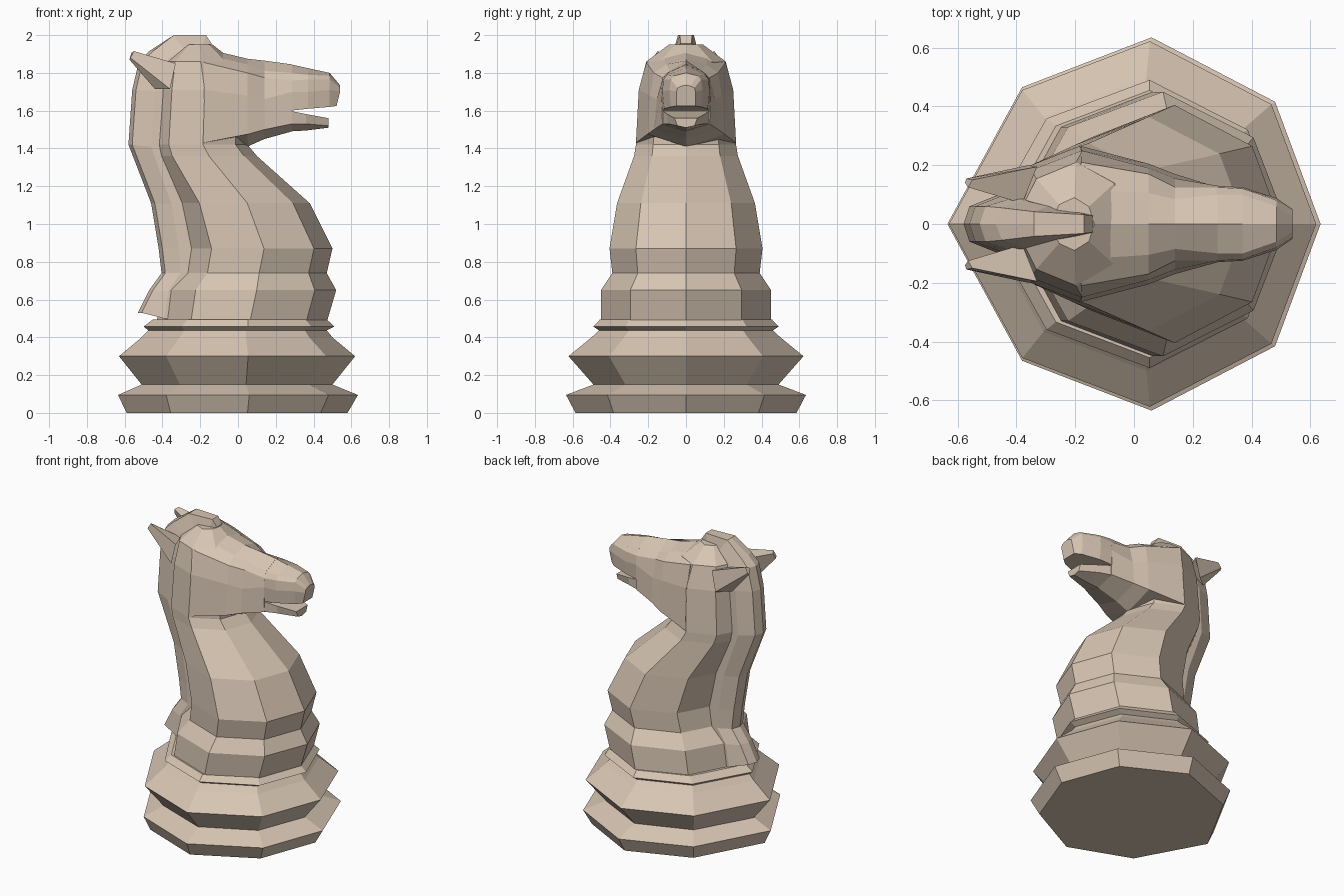
import bpy, bmesh


def loft(name, half_rings):
    """Skin a run of cross-sections; each half ring starts and ends on y = 0."""
    bm = bmesh.new()
    rings = []
    for half in half_rings:
        pts = list(half) + [(x, -y, z) for x, y, z in reversed(half) if y > 1e-5]
        rings.append([bm.verts.new(p) for p in pts])
    for a, b in zip(rings, rings[1:]):
        n = len(a)
        for i in range(n):
            j = (i + 1) % n
            bm.faces.new((a[i], a[j], b[j], b[i]))
    bm.faces.new(rings[0])
    bm.faces.new(rings[-1])
    return finish(name, bm)


def finish(name, bm):
    bmesh.ops.recalc_face_normals(bm, faces=bm.faces)
    mesh = bpy.data.meshes.new(name)
    bm.to_mesh(mesh)
    bm.free()
    obj = bpy.data.objects.new(name, mesh)
    bpy.context.collection.objects.link(obj)
    mat = bpy.data.materials.get("wood") or bpy.data.materials.new("wood")
    mat.diffuse_color = (0.68, 0.56, 0.45, 1)
    mesh.materials.append(mat)
    return obj


def octagon(z, back, front, w):
    """Half of the slightly uneven octagon used for every turned ring."""
    c, r = (front + back) / 2, (front - back) / 2
    return [(front, 0, z), (c + .756 * r, .655 * w, z), (c + .094 * r, w, z),
            (c - .6 * r, .733 * w, z), (back, 0, z)]


def section(x, *yz):
    return [(x, y, z) for y, z in yz]


# Stepped base: z, back x, front x, half width
loft("base", [octagon(*r) for r in [
    (0, -.59, .58, .585), (.095, -.635, .635, .635), (.15, -.51, .5, .49),
    (.30, -.63, .62, .622), (.40, -.51, .5, .50), (.437, -.475, .47, .46),
    (.457, -.5, .51, .49), (.495, -.45, .47, .455)]])

# Collar, neck and skull
loft("neck", [octagon(*r) for r in [
    (.48, -.43, .47, .45), (.65, -.41, .52, .45), (.74, -.32, .47, .39),
    (.87, -.30, .50, .405), (1.11, -.35, .38, .365), (1.36, -.46, .10, .275),
    (1.42, -.47, .05, .265), (1.71, -.45, .05, .25), (1.86, -.41, -.02, .21),
    (1.95, -.285, -.135, .09)]])

# Head block up to the corner of the mouth
corner = [(0, 1.845), (.1, 1.80), (.125, 1.76), (.13, 1.70), (.125, 1.60)]
loft("head", [
    section(-.18, (0, 1.93), (.12, 1.90), (.21, 1.855), (.25, 1.71), (.265, 1.43), (0, 1.42)),
    section(.05, (0, 1.875), (.105, 1.845), (.17, 1.80), (.19, 1.68), (.205, 1.475), (0, 1.41)),
    section(.14, (0, 1.865), (.085, 1.81), (.125, 1.775), (.155, 1.66), (.17, 1.50), (0, 1.45)),
    section(.285, *corner[:4], (.125, 1.53), (0, 1.49))])

# Upper muzzle and nose
loft("muzzle", [
    section(.28, *corner, (0, 1.60)),
    section(.37, (0, 1.825), (.1, 1.79), (.12, 1.765), (.125, 1.70), (.115, 1.61), (0, 1.61)),
    section(.485, (0, 1.80), (.06, 1.785), (.08, 1.765), (.088, 1.71), (.08, 1.62), (0, 1.62)),
    [(.54, 0, 1.735), (.54, .025, 1.73), (.54, .045, 1.72), (.54, .05, 1.70),
     (.522, .05, 1.625), (.522, 0, 1.625)]])

# Lower jaw
loft("lower_jaw", [
    section(.27, (0, 1.60), (.125, 1.60), (.125, 1.53), (0, 1.49)),
    section(.36, (0, 1.582), (.1, 1.582), (.095, 1.53), (0, 1.495)),
    section(.48, (0, 1.56), (.06, 1.56), (.045, 1.52), (0, 1.51))])

# Mane: outer x, outer z, inner x, inner z, outer half width, inner half width
mane = [
    (-.53, .53, -.30, .48, .06, .10), (-.47, .65, -.30, .64, .06, .10),
    (-.405, .74, -.24, .74, .06, .10), (-.42, .87, -.24, .87, .06, .10),
    (-.46, 1.11, -.28, 1.10, .06, .10), (-.58, 1.42, -.38, 1.40, .06, .10),
    (-.56, 1.71, -.36, 1.70, .06, .10), (-.525, 1.86, -.33, 1.80, .06, .09),
    (-.47, 1.915, -.31, 1.84, .055, .08), (-.34, 2.0, -.26, 1.88, .042, .06),
    (-.17, 2.0, -.20, 1.90, .032, .04), (-.14, 1.955, -.17, 1.90, .028, .035)]
loft("mane", [[(xo, 0, zo), (xo + .02 * (xo < -.4), wo, zo),
               (xo * .4 + xi * .6, wi, zo * .4 + zi * .6), (xi, wi, zi), (xi, 0, zi)]
              for xo, zo, xi, zi, wo, wi in mane])

# Swept-back ears
ear_base = [(-.33, .195, 1.85), (-.36, .20, 1.715), (-.44, .135, 1.715), (-.38, .07, 1.84)]
ear_tip = [(-.55, .15, 1.915), (-.57, .155, 1.88), (-.575, .14, 1.87), (-.565, .125, 1.905)]
for side, s in (("left", 1), ("right", -1)):
    bm = bmesh.new()
    a, b = [[bm.verts.new((x, s * y, z)) for x, y, z in r] for r in (ear_base, ear_tip)]
    for i in range(4):
        j = (i + 1) % 4
        bm.faces.new((a[i], a[j], b[j], b[i]))
    bm.faces.new(a)
    bm.faces.new(b)
    finish(side + "_ear", bm)
